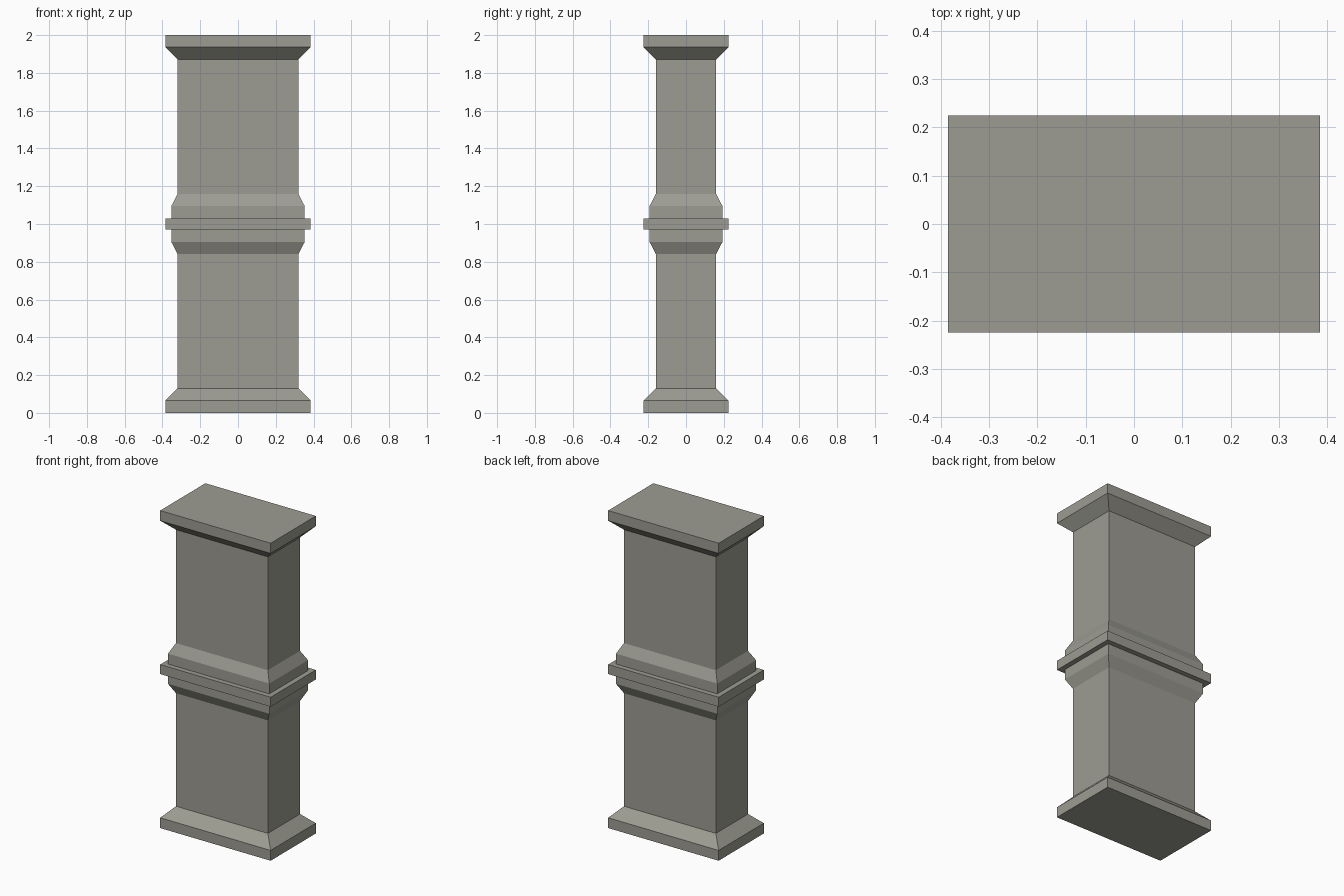
import bpy, bmesh

if "Cube" in bpy.data.objects:
    bpy.data.objects.remove(bpy.data.objects["Cube"])

HALF_X, HALF_Y = 0.32, 0.16   # shaft half sizes

stone = bpy.data.materials.new("warm grey stone")
stone.diffuse_color = (0.34, 0.335, 0.29, 1)
stone.use_nodes = True
stone.node_tree.nodes["Principled BSDF"].inputs["Base Color"].default_value = stone.diffuse_color


def moulding(name, profile, cap_bottom=False, cap_top=False):
    """Sweep a profile of (overhang, z) around the rectangular shaft."""
    bm = bmesh.new()
    rings = []
    for d, z in profile:
        x, y = HALF_X + d, HALF_Y + d
        rings.append([bm.verts.new((sx * x, sy * y, z))
                      for sx, sy in ((-1, -1), (1, -1), (1, 1), (-1, 1))])
    for a, b in zip(rings, rings[1:]):
        for i in range(4):
            j = (i + 1) % 4
            bm.faces.new((a[i], a[j], b[j], b[i]))
    if cap_bottom:
        bm.faces.new(rings[0][::-1])
    if cap_top:
        bm.faces.new(rings[-1])
    mesh = bpy.data.meshes.new(name)
    bm.to_mesh(mesh)
    bm.free()
    mesh.materials.append(stone)
    obj = bpy.data.objects.new(name, mesh)
    bpy.context.collection.objects.link(obj)


D, C = 0.065, 0.033           # plinth and collar overhangs
foot = [(D, 0), (D, 0.065), (0, 0.13)]
band = [(0, 0.842), (C, 0.905), (C, 0.97), (D, 0.97)]


def flip(profile):
    """Mirror a profile about the middle height."""
    return [(d, 2 - z) for d, z in reversed(profile)]


# Foot and head
moulding("base", foot, cap_bottom=True)
moulding("capital", [(0, 1.872), (D, 1.936), (D, 2)], cap_top=True)
# Two plain shafts
moulding("lower_shaft", [(0, 0.13), (0, 0.842)])
moulding("upper_shaft", [(0, 1.158), (0, 1.872)])
# Stepped band around the middle
moulding("middle_band", band + flip(band))
